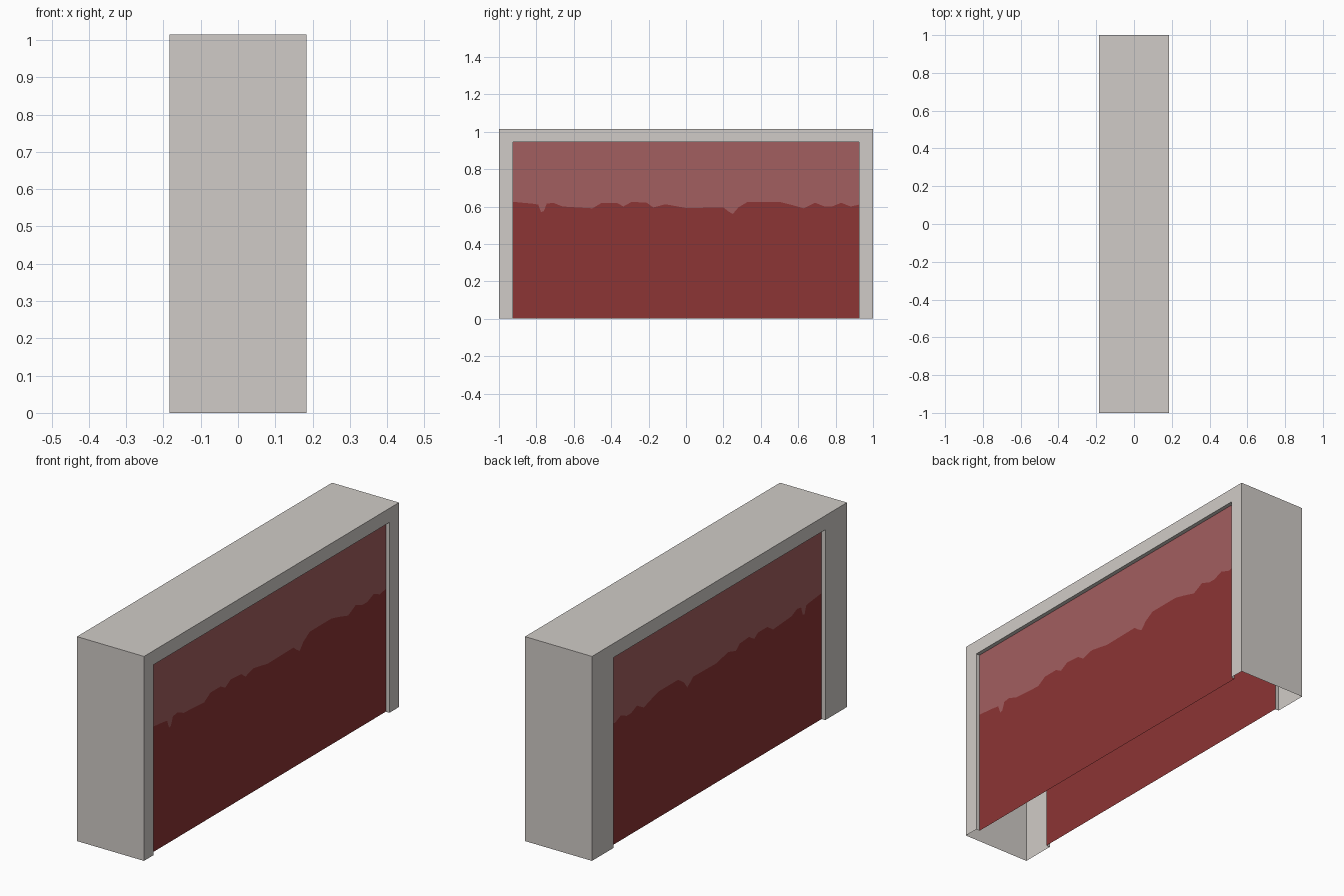
import bpy
import bmesh

cube = bpy.data.objects.get("Cube")
if cube:
    bpy.data.objects.remove(cube, do_unlink=True)

HALF_X, HEIGHT = 0.184, 1.015
OPEN_TOP = 0.945
RECESS = 0.02
OPEN_LEFT, OPEN_RIGHT = 0.925, 0.83   # half widths of the two openings


def material(name, r, g, b):
    mat = bpy.data.materials.new(name)
    mat.use_nodes = True
    mat.diffuse_color = (r, g, b, 1)
    mat.node_tree.nodes["Principled BSDF"].inputs["Base Color"].default_value = (r, g, b, 1)
    return mat


def add_object(name, bm, mats):
    mesh = bpy.data.meshes.new(name)
    bm.to_mesh(mesh)
    bm.free()
    for mat in mats:
        mesh.materials.append(mat)
    obj = bpy.data.objects.new(name, mesh)
    bpy.context.collection.objects.link(obj)
    return obj


plaster = material("warm grey plaster", 0.63, 0.60, 0.57)
dark_red = material("dark red paint", 0.265, 0.035, 0.035)
faded_red = material("faded red paint", 0.365, 0.112, 0.116)


# Hollow frame: arch outlines joined from one recess round to the other
def arch(bm, x, half_width, top):
    points = [(-half_width, 0), (-half_width, top), (half_width, top), (half_width, 0)]
    return [bm.verts.new((x, y, z)) for y, z in points]


bm = bmesh.new()
arches = [arch(bm, *spec) for spec in (
    (HALF_X - RECESS, OPEN_LEFT, OPEN_TOP),
    (HALF_X, OPEN_LEFT, OPEN_TOP),
    (HALF_X, 1, HEIGHT),
    (-HALF_X, 1, HEIGHT),
    (-HALF_X, OPEN_RIGHT, OPEN_TOP),
    (RECESS - HALF_X, OPEN_RIGHT, OPEN_TOP),
)]
for a, b in zip(arches, arches[1:]):
    for i in range(3):
        bm.faces.new((a[i], a[i + 1], b[i + 1], b[i]))
add_object("frame", bm, [plaster])

# Ragged paint line along a panel: (position, height)
PAINT_LINE = [
    (-.925, .625), (-.82, .615), (-.79, .61), (-.775, .57), (-.76, .575),
    (-.745, .615), (-.71, .62), (-.66, .60), (-.5, .59), (-.45, .62),
    (-.37, .62), (-.335, .60), (-.29, .625), (-.21, .62), (-.175, .595),
    (-.11, .612), (0, .592), (.2, .595), (.225, .575), (.25, .56),
    (.28, .595), (.33, .625), (.5, .625), (.56, .61), (.63, .59),
    (.69, .62), (.74, .60), (.78, .60), (.83, .62), (.88, .60), (.925, .61),
]


# Recessed panels, dark below the paint line and faded above it
def panel(name, side, half_width):
    bm = bmesh.new()
    x = side * (HALF_X - RECESS)
    scale = half_width / OPEN_LEFT
    columns = [[bm.verts.new((x, y * scale, h)) for h in (0, z, OPEN_TOP)]
               for y, z in PAINT_LINE]
    for a, b in zip(columns, columns[1:]):
        for row in range(2):
            face = bm.faces.new((a[row], b[row], b[row + 1], a[row + 1]))
            face.material_index = row
            if side < 0:
                face.normal_flip()
    add_object(name, bm, [dark_red, faded_red])


panel("left_panel", 1, OPEN_LEFT)
panel("right_panel", -1, OPEN_RIGHT)
